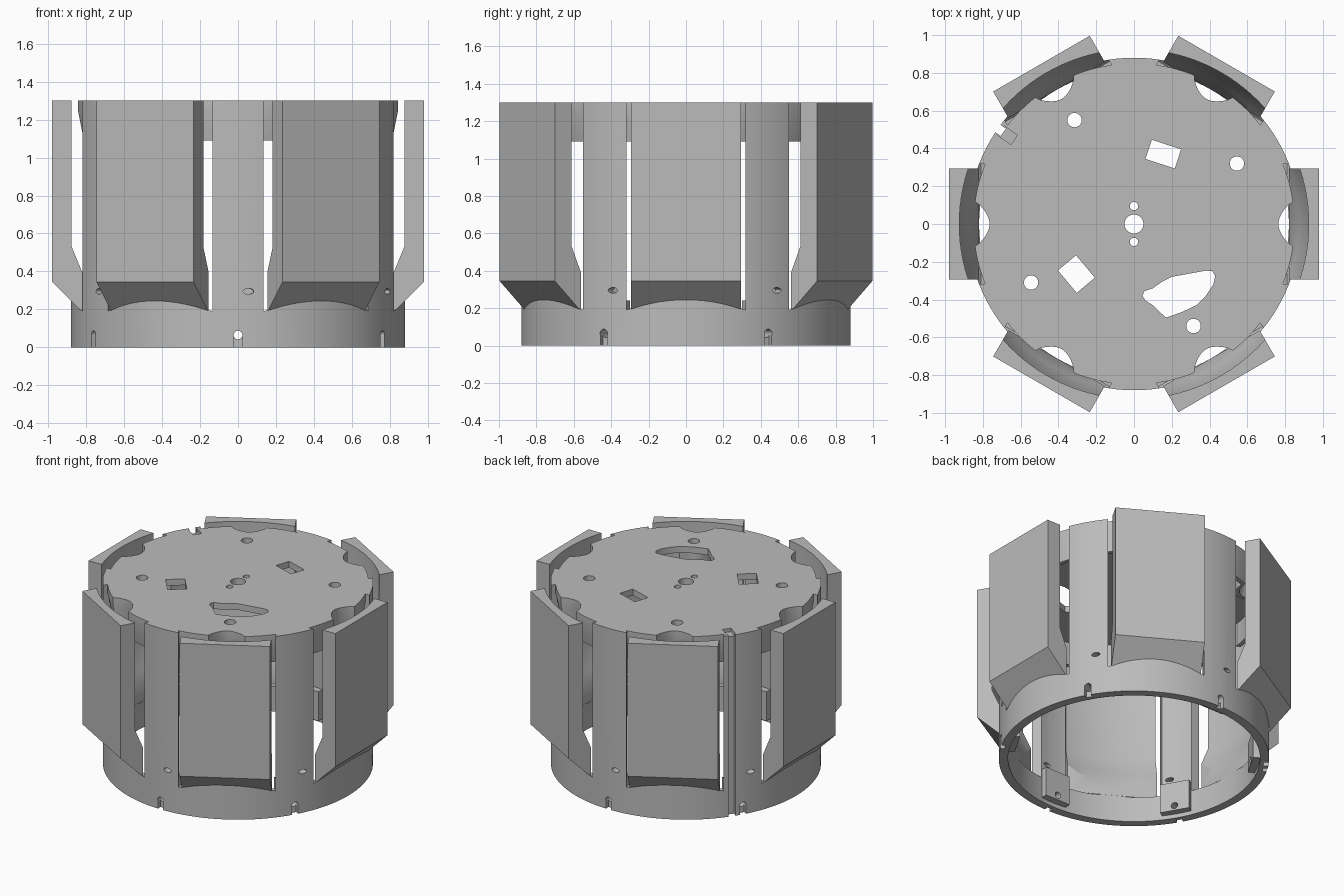
import bpy, bmesh
from math import sin, cos, pi, radians, atan2
from mathutils import Matrix, Vector

if "Cube" in bpy.data.objects:
    bpy.data.objects.remove(bpy.data.objects["Cube"])

grey = bpy.data.materials.new("mid grey plastic")
grey.use_nodes = True
grey.diffuse_color = (0.5, 0.5, 0.5, 1)
grey.node_tree.nodes["Principled BSDF"].inputs["Base Color"].default_value = (0.5, 0.5, 0.5, 1)

SEG = 120
POSTS = [radians(30 + 60 * k) for k in range(6)]
WINDOWS = [radians(60 * k) for k in range(6)]


def loft(name, loops, ring=False, turn=0.0):
    """Skin matching loops of points; cap the ends or close them into a ring."""
    bm = bmesh.new()
    rows = [[bm.verts.new(p) for p in loop] for loop in loops]
    pairs = list(zip(rows, rows[1:])) + ([(rows[-1], rows[0])] if ring else [])
    for a, b in pairs:
        for i in range(len(a)):
            j = (i + 1) % len(a)
            bm.faces.new((a[i], a[j], b[j], b[i]))
    if not ring:
        bm.faces.new(rows[0])
        bm.faces.new(rows[-1])
    bmesh.ops.recalc_face_normals(bm, faces=bm.faces)
    bm.transform(Matrix.Rotation(turn, 4, 'Z'))
    mesh = bpy.data.meshes.new(name)
    bm.to_mesh(mesh)
    bm.free()
    mesh.materials.append(grey)
    obj = bpy.data.objects.new(name, mesh)
    bpy.context.collection.objects.link(obj)
    return obj


def circle(r, z, x=0, y=0, n=SEG):
    return [(x + r * cos(2 * pi * i / n), y + r * sin(2 * pi * i / n), z) for i in range(n)]


def prism(name, points, z0, z1, turn=0.0):
    return loft(name, [[(x, y, z) for x, y in points] for z in (z0, z1)], turn=turn)


def block(name, x0, x1, w, z0, z1, turn=0.0):
    return prism(name, [(x0, -w), (x1, -w), (x1, w), (x0, w)], z0, z1, turn)


def side_profile(name, points, w, turn=0.0):
    return loft(name, [[(x, y, z) for x, z in points] for y in (-w, w)], turn=turn)


def radial_hole(z, ry, rz, turn):
    ring = [(ry * cos(2 * pi * i / 20), z + rz * sin(2 * pi * i / 20)) for i in range(20)]
    return loft("hole_cutter", [[(x, y, h) for y, h in ring] for x in (0.6, 1.0)], turn=turn)


def combine(obj, tools, operation):
    for tool in tools:
        tool.hide_render = True
        mod = obj.modifiers.new("combine", 'BOOLEAN')
        mod.operation, mod.solver, mod.object = operation, 'EXACT', tool
        bpy.context.view_layer.objects.active = obj
        bpy.ops.object.modifier_apply(modifier=mod.name)
        bpy.data.objects.remove(tool)


def smooth(obj):
    bpy.ops.object.select_all(action='DESELECT')
    obj.select_set(True)
    bpy.context.view_layer.objects.active = obj
    bpy.ops.object.shade_smooth_by_angle(angle=radians(25))


# Round housing wall with six windows that leave posts between them
shell = loft("housing", [circle(0.88, 0), circle(0.88, 1.3),
                         circle(0.82, 1.3), circle(0.82, 0)], ring=True)
opening = [(0.6, 0.18), (0.81, 0.18), (1.1, 0.47), (1.1, 1.5), (0.6, 1.5)]
combine(shell, [side_profile("window_cutter", opening, 0.318, a) for a in WINDOWS], 'DIFFERENCE')


# Lid with a hanging rim, scalloped once at each window
def lid_loop(inset, z):
    loop = []
    for i in range(360):
        a = radians(i)
        off = (i + 30) % 60 - 30
        dip = 0.085 * cos(pi * off / 16) ** 0.7 if abs(off) < 8 else 0
        r = 0.85 - dip - inset
        loop.append((r * cos(a), r * sin(a), z))
    return loop


lid = loft("lid", [lid_loop(0, 1.3), lid_loop(0, 1.24), lid_loop(0.03, 1.09),
                   lid_loop(0.06, 1.09), lid_loop(0.06, 1.255)])
bosses = [block("boss", 0.77, 0.84, 0.1, 0.03, 0.24, a) for a in POSTS]
combine(shell, [lid] + bosses, 'UNION')

# Round, rectangular and curved openings in the lid
cuts = [prism("hole_cutter", [p[:2] for p in circle(r, 0, x, y, 28)], 1.0, 1.5)
        for x, y, r in [(0, 0, 0.05), (0, 0.095, 0.022), (0, -0.095, 0.022),
                        (-0.315, 0.55, 0.038), (0.545, 0.32, 0.038),
                        (-0.545, -0.31, 0.038), (0.315, -0.54, 0.038)]]
for x, y, length, width, tilt in [(0.155, 0.37, 0.163, 0.107, -18), (-0.305, -0.265, 0.155, 0.125, -50)]:
    rot = Matrix.Rotation(radians(tilt), 2)
    corners = [Vector((x, y)) + rot @ Vector((sx * length / 2, sy * width / 2))
               for sx, sy in ((-1, -1), (1, -1), (1, 1), (-1, 1))]
    cuts.append(prism("slot_cutter", corners, 1.0, 1.5))
cuts.append(prism("curved_cutter", [
    (0.045, -0.38), (0.055, -0.355), (0.1, -0.34), (0.15, -0.305), (0.2, -0.28), (0.28, -0.265),
    (0.38, -0.247), (0.415, -0.25), (0.43, -0.275), (0.42, -0.32), (0.38, -0.38), (0.33, -0.43),
    (0.25, -0.468), (0.17, -0.495), (0.135, -0.465), (0.1, -0.43), (0.06, -0.405)], 1.0, 1.5))

# Screw holes and bottom notches at each post
for a in POSTS:
    cuts.append(radial_hole(0.295, 0.028, 0.015, a + 0.0625))
    cuts.append(radial_hole(0.065, 0.023, 0.023, a))
    cuts.append(block("notch_cutter", 0.85, 1.0, 0.021, -0.1, 0.066, a))

# Cable groove down one post, with a shallow recess at the top
groove = atan2(0.47, -0.67)
cuts.append(block("groove_cutter", 0.845, 1.0, 0.024, -0.1, 1.4, groove))
cuts.append(block("recess_cutter", 0.775, 0.86, 0.03, 1.275, 1.4, groove))
combine(shell, cuts, 'DIFFERENCE')
smooth(shell)

# Flat outer panels with a hollow round inside and a sloped foot
panel = side_profile("panel_1", [(0.82, 0.185), (0.98, 0.345), (0.98, 1.3), (0.82, 1.3)], 0.295)
hollow = loft("hollow_cutter", [circle(0.796, 0.2), circle(0.87, 0.39),
                                circle(0.925, 0.53), circle(0.925, 1.5)])
combine(panel, [hollow], 'DIFFERENCE')
smooth(panel)
for k, a in enumerate(WINDOWS[1:]):
    copy = bpy.data.objects.new(f"panel_{k + 2}", panel.data)
    copy.rotation_euler.z = a
    bpy.context.collection.objects.link(copy)
